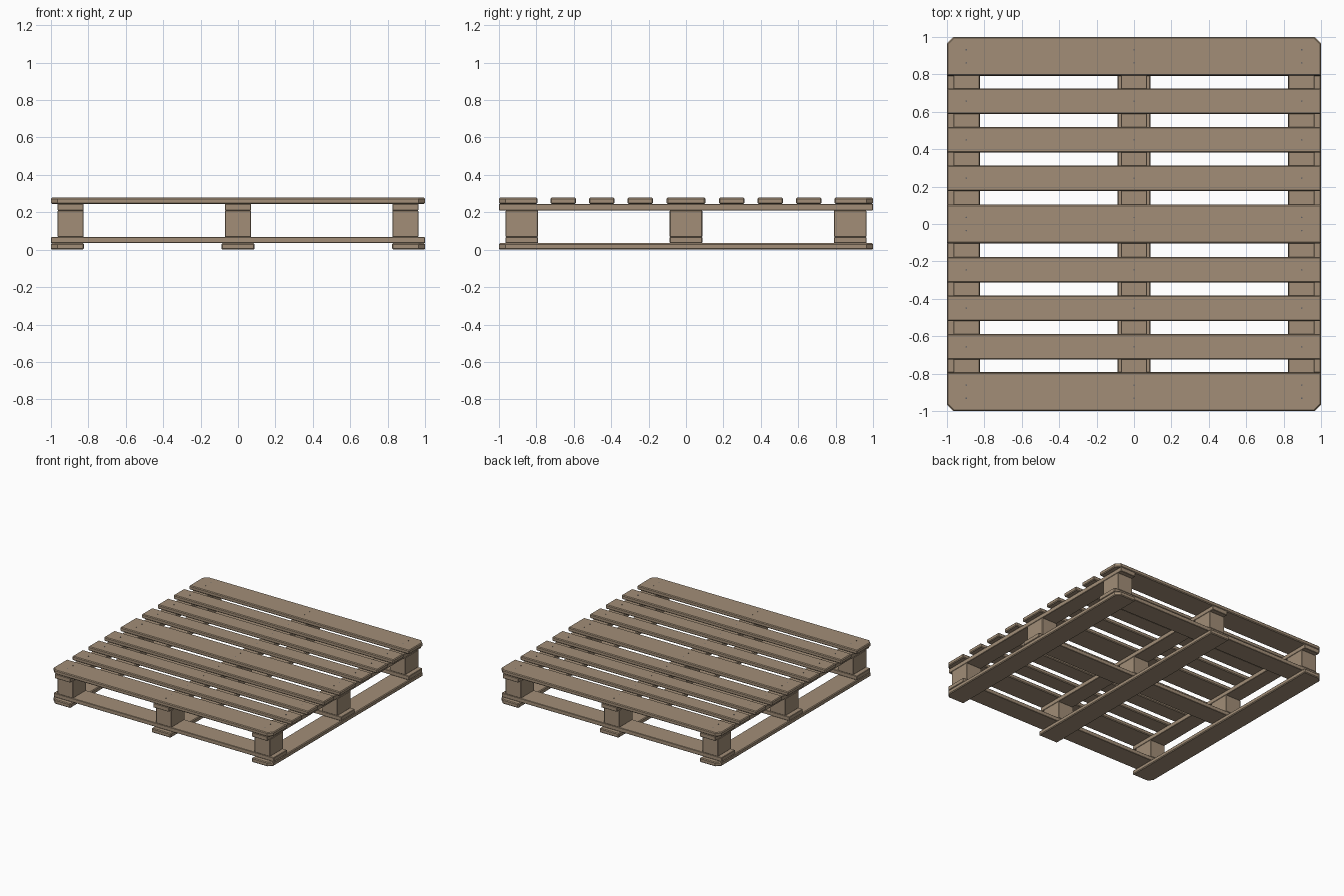
import bpy, bmesh
from mathutils import Matrix

old = bpy.data.objects.get("Cube")
if old:
    bpy.data.objects.remove(old, do_unlink=True)


def material(name, rgb, metallic=0.0):
    m = bpy.data.materials.new(name)
    m.use_nodes = True
    m.diffuse_color = (*rgb, 1)
    bsdf = m.node_tree.nodes["Principled BSDF"]
    bsdf.inputs["Base Color"].default_value = (*rgb, 1)
    bsdf.inputs["Roughness"].default_value = 0.9
    return m


WOOD = material("weathered wood", (0.36, 0.27, 0.185))
STEEL = material("nail steel", (0.12, 0.12, 0.13))
EDGE = 0.006     # softened long edges
CORNER = 0.035   # clipped outer corners


def finish(name, bm, mat):
    bmesh.ops.recalc_face_normals(bm, faces=bm.faces)
    mesh = bpy.data.meshes.new(name)
    bm.to_mesh(mesh)
    bm.free()
    mesh.materials.append(mat)
    obj = bpy.data.objects.new(name, mesh)
    bpy.context.collection.objects.link(obj)
    return obj


def board(name, x, y, z, clip=False, soft=EDGE):
    """Box from (min, max) ranges; clip cuts its corners at the pallet's own corners."""
    size = [r[1] - r[0] for r in (x, y, z)]
    mid = [(r[1] + r[0]) / 2 for r in (x, y, z)]
    bm = bmesh.new()
    bmesh.ops.create_cube(bm, size=1, matrix=Matrix.Translation(mid) @ Matrix.Diagonal((*size, 1)))
    if clip:
        corners = [e for e in bm.edges
                   if all(abs(v.co.x) > 0.99 and abs(v.co.y) > 0.99 for v in e.verts)
                   and abs(e.verts[0].co.z - e.verts[1].co.z) > 0.01]
        bmesh.ops.bevel(bm, geom=corners, offset=CORNER, segments=1, affect='EDGES')
    obj = finish(name, bm, WOOD)
    if soft:
        bev = obj.modifiers.new("soft edges", 'BEVEL')
        bev.width = soft
        bev.segments = 1
        bev.limit_method = 'ANGLE'
        bev.angle_limit = 1.0
    return obj


def around(c, width):
    return (c - width / 2, c + width / 2)


FULL = (-1, 1)
SIDES = {"right": -1, "middle": 0, "left": 1}
ROWS = {"front": -1, "middle": 0, "back": 1}

# Runners, stringers and blocks
for side, s in SIDES.items():
    board(f"{side}_bottom_runner", around(s * 0.912, 0.176), FULL, (0, 0.035), clip=True)
    board(f"{side}_stringer", around(s * 0.895, 0.14), FULL, (0.21, 0.245), soft=0.003)
    for row, r in ROWS.items():
        board(f"{row}_{side}_block", around(s * 0.895, 0.14), around(r * 0.878, 0.174),
              (0.068, 0.21), soft=0.003)

# Lower cross boards
for row, r in ROWS.items():
    board(f"{row}_lower_cross_board", FULL, around(r * 0.878, 0.174), (0.035, 0.068), soft=0.003)

# Deck boards, wide at the ends and centre, with nail heads
WIDE, NARROW = 0.207, 0.137
PITCH = (0.245, 0.45, 0.657)
deck = [(r * 0.8965, WIDE) for r in ROWS.values()]
deck += [(s * c, NARROW) for c in PITCH for s in (-1, 1)]

nails = bmesh.new()
for i, (y, width) in enumerate(sorted(deck), 1):
    board(f"deck_board_{i}", FULL, around(y, width), (0.245, 0.278), clip=True)
    offsets = (-0.035, 0.035) if width == WIDE else (0,)
    for x in (-0.897, 0, 0.897):
        for dy in offsets:
            bmesh.ops.create_cone(nails, cap_ends=True, segments=8, radius1=0.004, radius2=0.004,
                                  depth=0.004, matrix=Matrix.Translation((x, y + dy, 0.278)))
finish("nail_heads", nails, STEEL)
